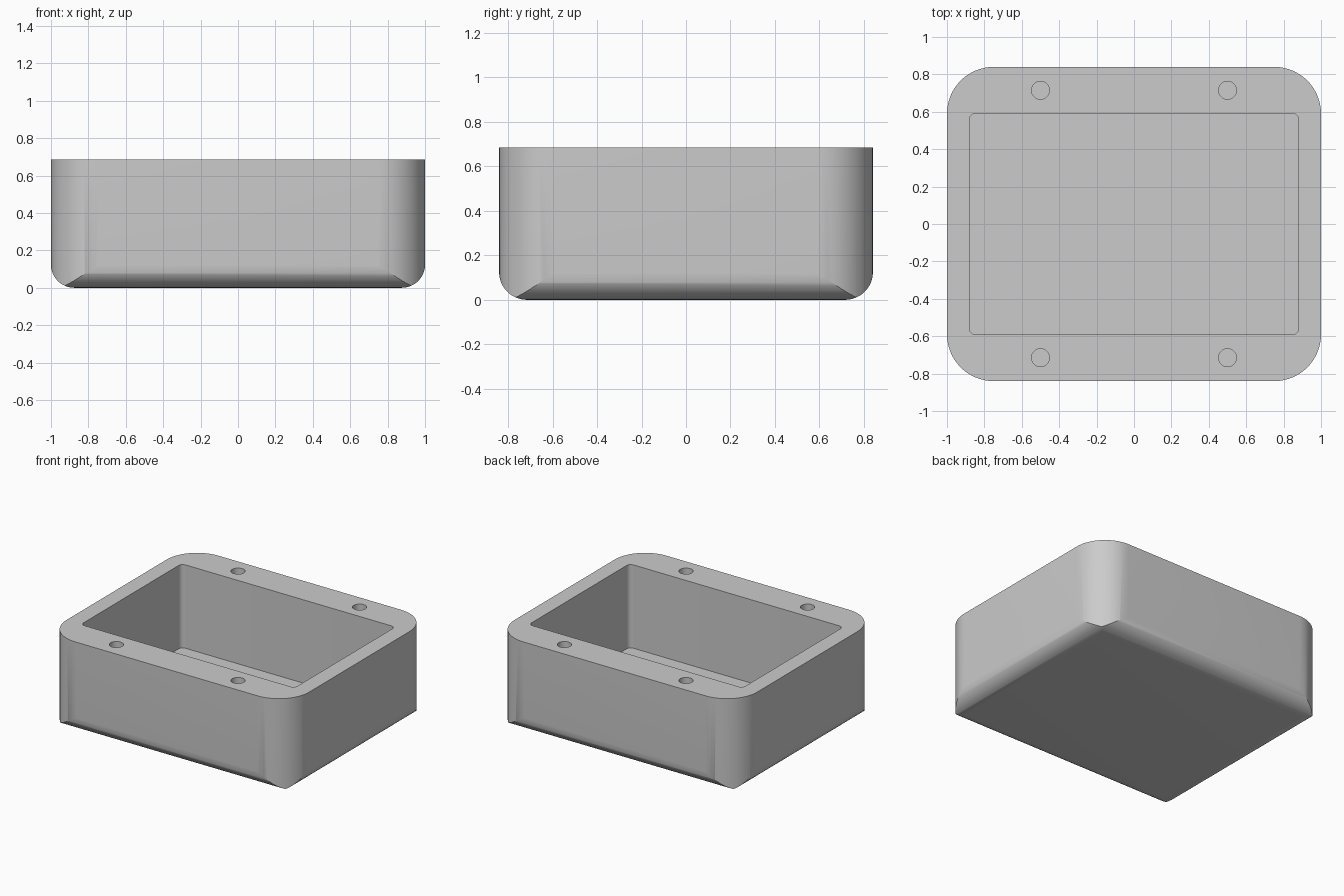
import bpy
import bmesh
from math import radians
from mathutils import Vector

HX, HY, HEIGHT = 1.0, 0.84, 0.685
CORNER_RADIUS, FOOT_RADIUS = 0.25, 0.125
CAVITY_X, CAVITY_Y, FLOOR = 0.88, 0.592, 0.065
HOLE_X, HOLE_Y, HOLE_RADIUS, HOLE_DEPTH = 0.5, 0.715, 0.048, 0.35

default = bpy.data.objects.get("Cube")
if default:
    bpy.data.objects.remove(default, do_unlink=True)

grey = bpy.data.materials.new("plain grey")
grey.use_nodes = True
colour = (0.6, 0.6, 0.6, 1)
grey.diffuse_color = colour
grey.node_tree.nodes["Principled BSDF"].inputs["Base Color"].default_value = colour


def add_object(name, bm):
    mesh = bpy.data.meshes.new(name)
    bm.to_mesh(mesh)
    bm.free()
    mesh.materials.append(grey)
    obj = bpy.data.objects.new(name, mesh)
    bpy.context.collection.objects.link(obj)
    return obj


def rounded_block(name, hx, hy, bottom, top, radius, picks_edge, segments):
    """Box whose edges chosen by picks_edge(a, b) are rounded."""
    bm = bmesh.new()
    bmesh.ops.create_cube(bm, size=2)
    for v in bm.verts:
        v.co = Vector((v.co.x * hx, v.co.y * hy, top if v.co.z > 0 else bottom))
    edges = [e for e in bm.edges if picks_edge(e.verts[0].co, e.verts[1].co)]
    bmesh.ops.bevel(bm, geom=edges, offset=radius, segments=segments,
                    profile=0.5, affect='EDGES')
    return add_object(name, bm)


def combine(target, tool, operation):
    """Apply a boolean and discard its helper."""
    mod = target.modifiers.new(operation.lower(), 'BOOLEAN')
    mod.operation = operation
    mod.solver = 'EXACT'
    mod.object = tool
    tool.hide_render = True
    bpy.ops.object.select_all(action='DESELECT')
    target.select_set(True)
    bpy.context.view_layer.objects.active = target
    bpy.ops.object.modifier_apply(modifier=mod.name)
    bpy.data.objects.remove(tool, do_unlink=True)


def upright(a, b):
    return abs(a.z - b.z) > 0.1


def at_foot(a, b):
    return max(a.z, b.z) < 0.001


# Outer shell: rounded upright corners, trimmed by a box with rounded foot edges
box = rounded_block("open_box", HX, HY, -0.1, HEIGHT, CORNER_RADIUS, upright, 16)
gap = 0.0004
foot = rounded_block("foot_trim", HX + gap, HY + gap, 0, HEIGHT + 0.3,
                     FOOT_RADIUS, at_foot, 12)
combine(box, foot, 'INTERSECT')

# Main cavity
cavity = rounded_block("cavity_cutter", CAVITY_X, CAVITY_Y, FLOOR, HEIGHT + 0.1,
                       0.035, upright, 8)
combine(box, cavity, 'DIFFERENCE')

# Four blind screw holes in the rim
for sx in (-1, 1):
    for sy in (-1, 1):
        bm = bmesh.new()
        bmesh.ops.create_cone(bm, cap_ends=True, segments=40, radius1=HOLE_RADIUS,
                              radius2=HOLE_RADIUS, depth=HOLE_DEPTH * 2)
        bmesh.ops.translate(bm, verts=bm.verts,
                            vec=(sx * HOLE_X, sy * HOLE_Y, HEIGHT))
        combine(box, add_object("screw_hole_cutter", bm), 'DIFFERENCE')

# Smooth curves with crisp edges
box.select_set(True)
bpy.context.view_layer.objects.active = box
bpy.ops.object.shade_smooth_by_angle(angle=radians(25))
